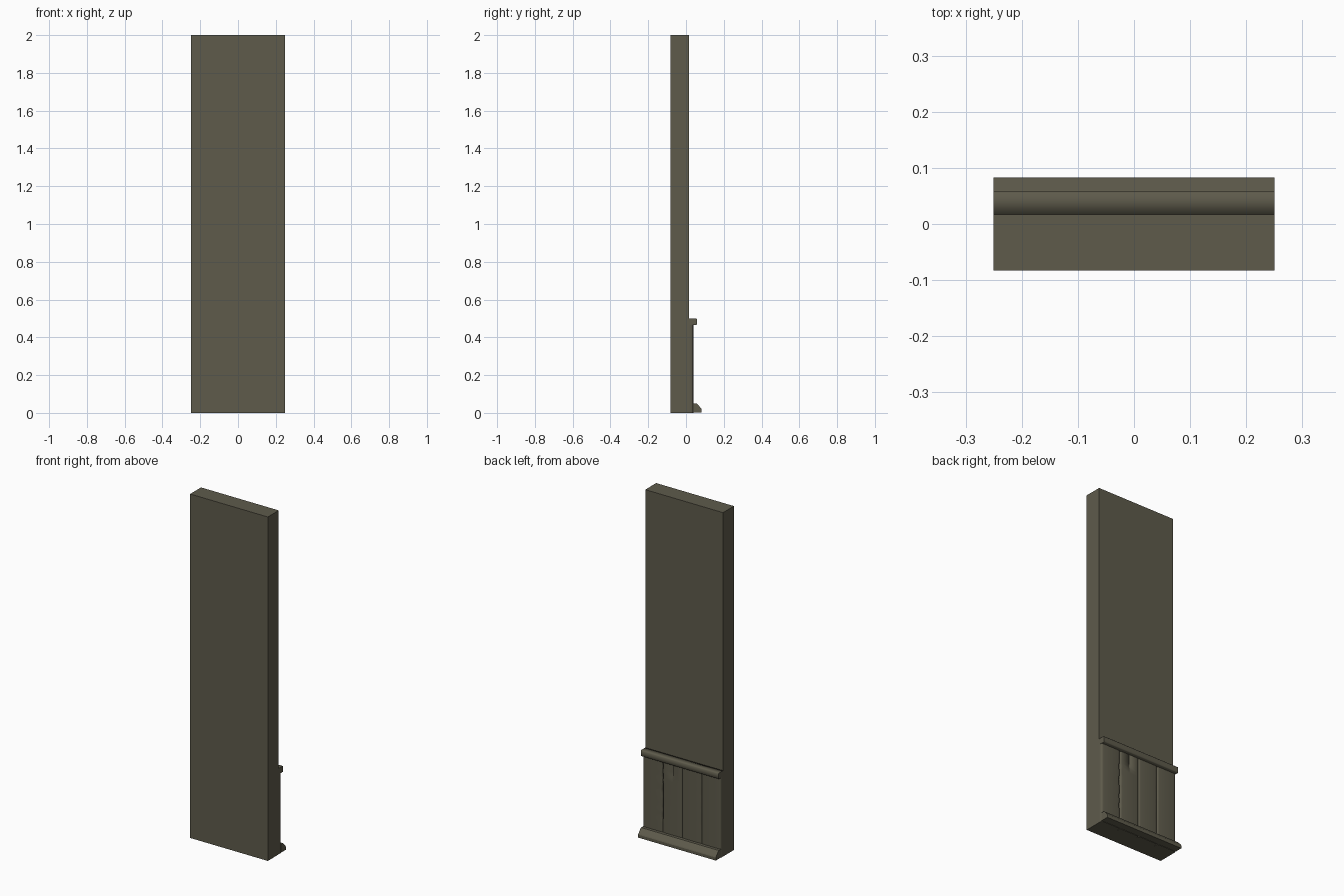
import bpy, bmesh, random

if "Cube" in bpy.data.objects:
    bpy.data.objects.remove(bpy.data.objects["Cube"])
random.seed(4)

mat = bpy.data.materials.new("dull olive brown")
mat.diffuse_color = (0.112, 0.104, 0.071, 1)
mat.use_nodes = True
mat.node_tree.nodes["Principled BSDF"].inputs["Base Color"].default_value = mat.diffuse_color
HALF = 0.25


def finish(bm, name):
    bmesh.ops.recalc_face_normals(bm, faces=bm.faces)
    me = bpy.data.meshes.new(name)
    bm.to_mesh(me)
    bm.free()
    me.materials.append(mat)
    ob = bpy.data.objects.new(name, me)
    bpy.context.collection.objects.link(ob)
    return ob


def moulding(name, profile, sharp=(), smooth=True):
    """Sweep a (y, z) profile along x; end caps stay crisp."""
    bm = bmesh.new()
    a = [bm.verts.new((-HALF, y, z)) for y, z in profile]
    b = [bm.verts.new((HALF, y, z)) for y, z in profile]
    n = len(profile)
    for i in range(n):
        j = (i + 1) % n
        bm.faces.new((a[i], a[j], b[j], b[i])).smooth = smooth
    for cap in (bm.faces.new(a), bm.faces.new(b)):
        for e in cap.edges:
            e.smooth = False
    for i in sharp:
        bm.edges.get((a[i], b[i])).smooth = False
    return finish(bm, name)


def plank(name, x0, x1, rough0=0.0, rough1=0.0, split=False):
    """Upright board with rounded front edges, worn sides and optional split."""
    bm = bmesh.new()
    back, front, rows = 0.017, 0.0385, 25
    # across the front: position 0..1 and how far it sits below the front
    cols = [(0, 0.006), (0.03, 0.002), (0.1, 0.0005), (0.46, 0), (0.5, 0),
            (0.54, 0), (0.9, 0.0005), (0.97, 0.002), (1, 0.006)]
    rings = []
    for r in range(rows):
        z = 0.475 * r / (rows - 1)
        worn = 0.12 < z < 0.46
        l = x0 + 0.0006 + (random.random() * rough0 if worn else 0)
        h = x1 - 0.0006 - (random.random() * rough1 if worn else 0)
        ring = [bm.verts.new((l, back, z))]
        for k, (u, d) in enumerate(cols):
            if split and k == 4 and z > 0.38:
                d = 0.008
            ring.append(bm.verts.new((l + (h - l) * u, front - d, z)))
        ring.append(bm.verts.new((h, back, z)))
        rings.append(ring)
    n = len(rings[0])
    for p, q in zip(rings, rings[1:]):
        for i in range(n):
            j = (i + 1) % n
            bm.faces.new((p[i], p[j], q[j], q[i])).smooth = True
        for i in (0, n - 1):
            bm.edges.get((p[i], q[i])).smooth = False
    for cap in (bm.faces.new(rings[0]), bm.faces.new(rings[-1])):
        for e in cap.edges:
            e.smooth = False
    return finish(bm, name)


# wall slab
moulding("wall", [(-0.083, 0), (0.017, 0), (0.017, 2), (-0.083, 2)], smooth=False)

# wainscot boards
for i in range(4):
    x = -HALF + i * 0.125
    plank(f"wainscot_plank_{i + 1}", x, x + 0.125,
          rough0=0.005 if i == 3 else (0.001 if i == 1 else 0),
          rough1=0.003 if i == 2 else (0.001 if i == 0 else 0),
          split=(i == 2))

# top rail with softened front edges
moulding("chair_rail",
         [(0.017, 0.465), (0.017, 0.5), (0.054, 0.5), (0.058, 0.496),
          (0.058, 0.469), (0.054, 0.465)], sharp=(0,))

# baseboard with sloped upper front
moulding("baseboard",
         [(0.036, 0.002), (0.036, 0.05), (0.056, 0.05), (0.060, 0.047),
          (0.080, 0.024), (0.083, 0.019), (0.083, 0.002)],
         sharp=(0, 1, 2, 3, 4, 5, 6))
